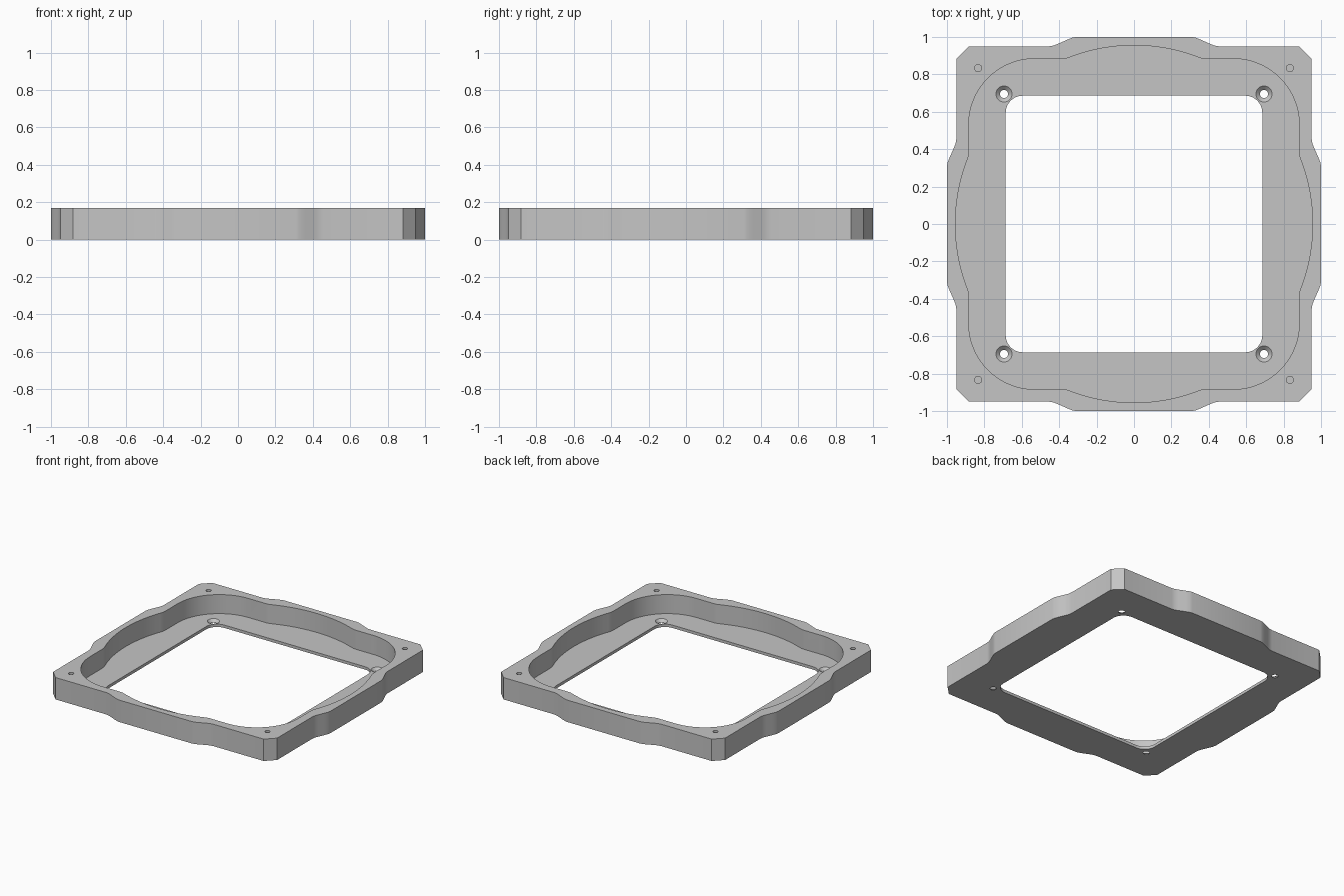
import bpy, bmesh, math
from mathutils import Matrix, Vector

if "Cube" in bpy.data.objects:
    bpy.data.objects.remove(bpy.data.objects["Cube"], do_unlink=True)

HEIGHT, FLOOR = 0.168, 0.022

grey = bpy.data.materials.new("light grey")
grey.use_nodes = True
grey.diffuse_color = (0.56, 0.56, 0.56, 1)
grey.node_tree.nodes["Principled BSDF"].inputs["Base Color"].default_value = (0.56, 0.56, 0.56, 1)


def arc(cx, cy, r, start, end, steps):
    """Points along a circular arc, angles in degrees."""
    angles = [math.radians(start + (end - start) * i / steps) for i in range(steps + 1)]
    return [(cx + r * math.cos(a), cy + r * math.sin(a)) for a in angles]


def four_fold(quarter):
    """Repeat a quarter outline around the centre."""
    pts = []
    for k in range(4):
        turn = Matrix.Rotation(math.radians(90 * k), 2)
        pts += [turn @ Vector(p) for p in quarter]
    return pts


def finish(name, bm):
    bmesh.ops.recalc_face_normals(bm, faces=bm.faces)
    mesh = bpy.data.meshes.new(name)
    bm.to_mesh(mesh)
    bm.free()
    mesh.materials.append(grey)
    obj = bpy.data.objects.new(name, mesh)
    bpy.context.collection.objects.link(obj)
    return obj


def prism(name, pts, z0, z1):
    bm = bmesh.new()
    face = bm.faces.new([bm.verts.new((p[0], p[1], z0)) for p in pts])
    top = bmesh.ops.extrude_face_region(bm, geom=[face])["geom"]
    bmesh.ops.translate(bm, vec=(0, 0, z1 - z0),
                        verts=[v for v in top if isinstance(v, bmesh.types.BMVert)])
    return finish(name, bm)


def corner_cones(name, offset, r0, r1, z0, z1):
    """One round cutter near each corner."""
    bm = bmesh.new()
    for sx in (-1, 1):
        for sy in (-1, 1):
            place = Matrix.Translation((sx * offset, sy * offset, (z0 + z1) / 2))
            bmesh.ops.create_cone(bm, cap_ends=True, segments=32, radius1=r0,
                                  radius2=r1, depth=z1 - z0, matrix=place)
    return finish(name, bm)


def carve(body, cutter):
    mod = body.modifiers.new("carve", 'BOOLEAN')
    mod.operation, mod.solver, mod.object = 'DIFFERENCE', 'EXACT', cutter
    bpy.context.view_layer.objects.active = body
    bpy.ops.object.modifier_apply(modifier=mod.name)
    bpy.data.objects.remove(cutter, do_unlink=True)


# Outer body: chamfered square with a swelling in the middle of each side
swell = [(1.0, 0.31), (0.996, 0.33), (0.984, 0.36), (0.964, 0.405), (0.954, 0.43), (0.95, 0.455)]
half_side = swell + [(0.95, 0.883)]
frame = prism("frame", four_fold(half_side + [(y, x) for x, y in reversed(half_side)]), 0, HEIGHT)

# Deep pocket: bulging sides and large round corners
bulge = arc(0, 0, 0.955, 0, 20.5, 10) + [(0.886, 0.36), (0.884, 0.378)]
mirrored = [(y, x) for x, y in reversed(bulge)][:-1]
pocket = four_fold(bulge + arc(0.53, 0.53, 0.354, 0, 90, 20) + mirrored)
carve(frame, prism("pocket_cutter", pocket, FLOOR, HEIGHT + 0.1))

# Square window with rounded corners
carve(frame, prism("window_cutter", four_fold(arc(0.595, 0.595, 0.091, 0, 90, 10)), -0.1, 0.1))

# Countersunk screw holes in the floor, blind pin holes in the rim
carve(frame, corner_cones("screw_cutter", 0.695, 0.022, 0.022, -0.05, 0.05))
carve(frame, corner_cones("countersink_cutter", 0.695, 0.021, 0.044, 0.001, FLOOR + 0.001))
carve(frame, corner_cones("pin_hole_cutter", 0.833, 0.019, 0.019, 0.05, HEIGHT + 0.05))

frame.select_set(True)
bpy.context.view_layer.objects.active = frame
bpy.ops.object.shade_smooth_by_angle(angle=math.radians(25))
